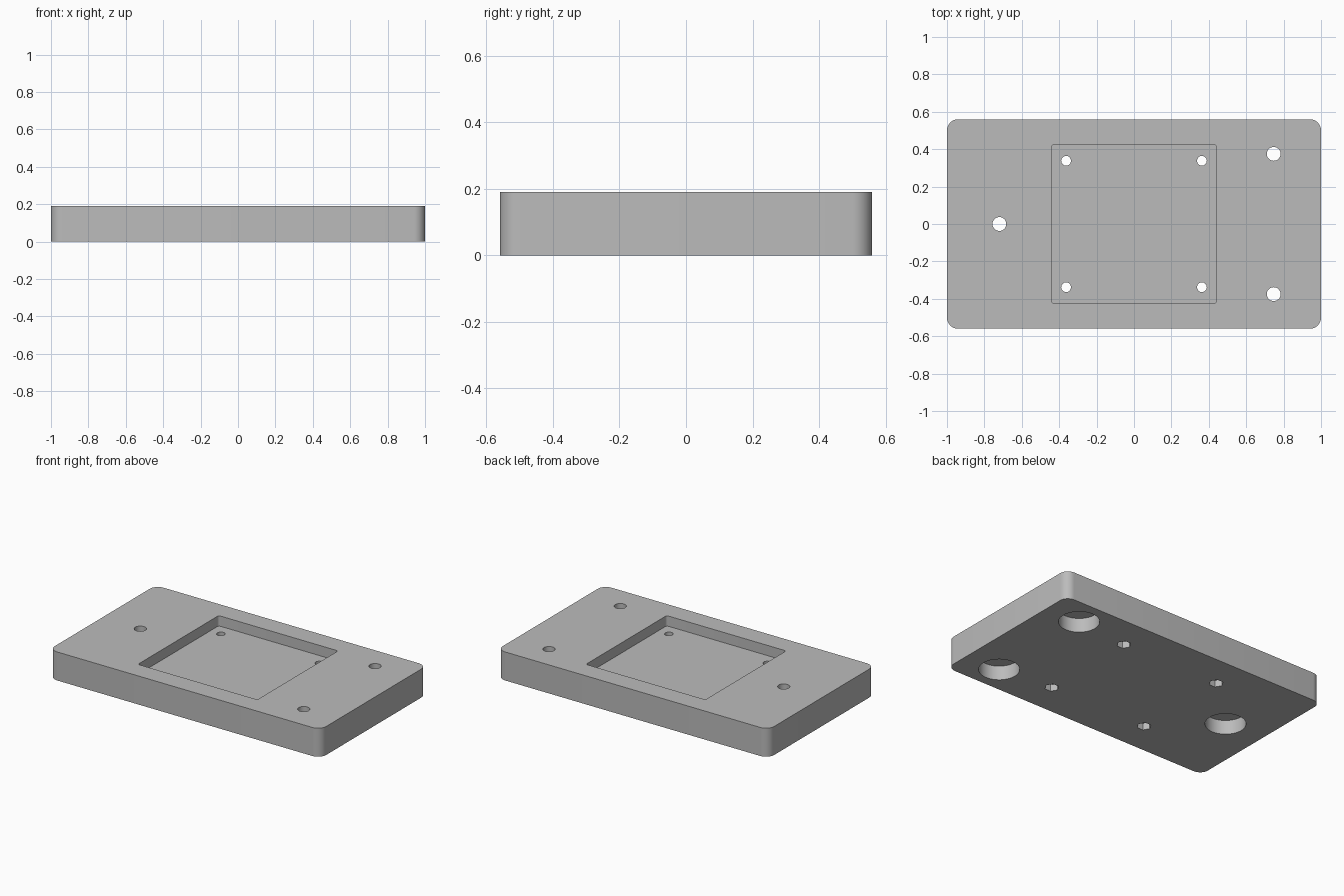
import bpy, bmesh
from math import cos, sin, pi, radians

cube = bpy.data.objects.get("Cube")
if cube:
    bpy.data.objects.remove(cube, do_unlink=True)

WIDTH, DEPTH, HEIGHT = 2.0, 1.12, 0.19
POCKET_FLOOR = 0.122

grey = bpy.data.materials.new("matte grey")
grey.use_nodes = True
grey.diffuse_color = (0.5, 0.5, 0.5, 1)
grey.node_tree.nodes["Principled BSDF"].inputs["Base Color"].default_value = (0.5, 0.5, 0.5, 1)


def prism(name, outline, z0, z1):
    """Extrude a closed outline from z0 up to z1."""
    bm = bmesh.new()
    face = bm.faces.new([bm.verts.new((x, y, z0)) for x, y in outline])
    top = bmesh.ops.extrude_face_region(bm, geom=[face])["geom"]
    verts = [v for v in top if isinstance(v, bmesh.types.BMVert)]
    bmesh.ops.translate(bm, verts=verts, vec=(0, 0, z1 - z0))
    bmesh.ops.recalc_face_normals(bm, faces=bm.faces)
    mesh = bpy.data.meshes.new(name)
    bm.to_mesh(mesh)
    bm.free()
    mesh.materials.append(grey)
    obj = bpy.data.objects.new(name, mesh)
    bpy.context.collection.objects.link(obj)
    return obj


def rounded_rect(w, d, r, steps=8):
    """Outline of a centred rectangle with rounded corners."""
    points = []
    for i, (sx, sy) in enumerate([(1, 1), (-1, 1), (-1, -1), (1, -1)]):
        for k in range(steps + 1):
            a = (i + k / steps) * pi / 2
            points.append((sx * (w / 2 - r) + r * cos(a), sy * (d / 2 - r) + r * sin(a)))
    return points


def ring(x, y, r, sides=32):
    """Outline of a circle or regular polygon."""
    return [(x + r * cos(2 * pi * k / sides), y + r * sin(2 * pi * k / sides))
            for k in range(sides)]


plate = prism("base_plate", rounded_rect(WIDTH, DEPTH, 0.06), 0, HEIGHT)


def cut(outline, z0, z1):
    """Remove a prism from the plate."""
    cutter = prism("cutter", outline, z0, z1)
    cutter.hide_render = True
    mod = plate.modifiers.new("cut", "BOOLEAN")
    mod.operation, mod.solver, mod.object = "DIFFERENCE", "EXACT", cutter
    bpy.context.view_layer.objects.active = plate
    bpy.ops.object.modifier_apply(modifier=mod.name)
    bpy.data.objects.remove(cutter, do_unlink=True)


# Square pocket in the top
cut(rounded_rect(0.88, 0.85, 0.015, 4), POCKET_FLOOR, HEIGHT + 0.1)

# Pocket screw holes with hexagonal nut recesses underneath
for sx in (-1, 1):
    for sy in (-1, 1):
        x, y = sx * 0.363, sy * 0.338
        cut(ring(x, y, 0.026), -0.1, HEIGHT + 0.1)
        cut(ring(x, y, 0.044, 6), -0.1, 0.045)

# Mounting holes with wide counterbores underneath
for x, y in [(-0.72, 0), (0.747, 0.375), (0.747, -0.375)]:
    cut(ring(x, y, 0.037), -0.1, HEIGHT + 0.1)
    cut(ring(x, y, 0.124, 48), -0.1, 0.095)

# Smooth the rounded walls, keep the edges crisp
bpy.ops.object.select_all(action="DESELECT")
plate.select_set(True)
bpy.context.view_layer.objects.active = plate
bpy.ops.object.shade_smooth_by_angle(angle=radians(30))
